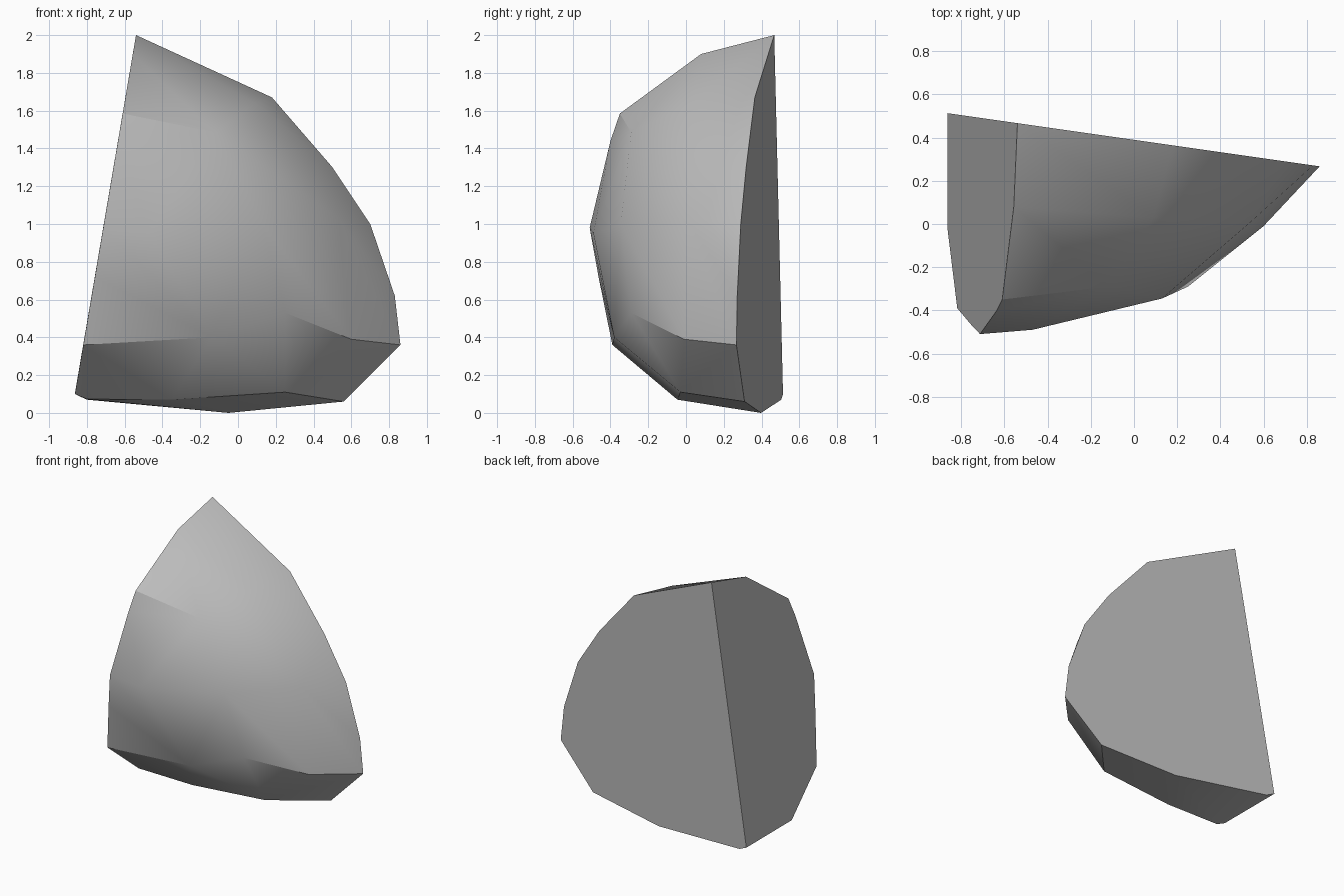
import bpy
import bmesh
import math

default_cube = bpy.data.objects.get("Cube")
if default_cube:
    bpy.data.objects.remove(default_cube, do_unlink=True)


def on_back(x, z):
    """Point on the flat, vertical back cut."""
    return (x, 0.39 - 0.143 * x, z)


def on_side(y, z):
    """Point on the flat, leaning right-hand cut."""
    return (-0.54 - 0.17 * (2.0 - z), y, z)


# Outline of the back cut, from the peak round to the bottom corner
back_outline = [(-0.54, 2.0), (0.18, 1.67), (0.5, 1.3), (0.7, 1.0),
                (0.83, 0.62), (0.86, 0.36), (0.56, 0.06), (-0.05, 0.0),
                (-0.8, 0.07), (-0.864, 0.1)]

# Outline of the side cut, from the shoulder down to the base
side_outline = [(0.08, 1.9), (-0.35, 1.585), (-0.4, 1.44), (-0.51, 0.98),
                (-0.463, 0.72), (-0.39, 0.36), (-0.03, 0.1)]

# Corners of the rough, rounded front
front_corners = [
    (0.09, 0.03, 1.64), (-0.12, -0.29, 1.485),                     # shoulder
    (-0.47, -0.49, 0.95), (0.13, -0.345, 1.0), (0.53, 0.0, 1.03),  # belly
    (-0.14, -0.38, 0.4), (0.25, -0.29, 0.53), (0.6, -0.01, 0.39),  # lower ridge
    (-0.8, -0.04, 0.073), (-0.35, -0.045, 0.07), (0.25, -0.03, 0.11),  # base
]

points = [on_back(*p) for p in back_outline]
points += [on_side(*p) for p in side_outline]
points += front_corners

# Wrap the corners in a closed faceted shell
bm = bmesh.new()
for point in points:
    bm.verts.new(point)
bmesh.ops.convex_hull(bm, input=bm.verts[:])
loose = [v for v in bm.verts if not v.link_faces]
bmesh.ops.delete(bm, geom=loose, context='VERTS')

# Merge the triangles of the two flat cuts into single faces
bmesh.ops.dissolve_limit(bm, angle_limit=math.radians(1.5),
                         verts=[], edges=bm.edges[:])
bmesh.ops.recalc_face_normals(bm, faces=bm.faces[:])

mesh = bpy.data.meshes.new("rock_chunk")
bm.to_mesh(mesh)
bm.free()
rock = bpy.data.objects.new("rock_chunk", mesh)
bpy.context.collection.objects.link(rock)

# Plain grey stone
stone = bpy.data.materials.new("grey_stone")
stone.use_nodes = True
grey = (0.5, 0.5, 0.5, 1.0)
stone.diffuse_color = grey
for node in stone.node_tree.nodes:
    if node.type == 'BSDF_PRINCIPLED':
        node.inputs["Base Color"].default_value = grey
mesh.materials.append(stone)

# Soft front facets, crisp cut edges
bpy.ops.object.select_all(action='DESELECT')
rock.select_set(True)
bpy.context.view_layer.objects.active = rock
bpy.ops.object.shade_smooth_by_angle(angle=math.radians(30))
